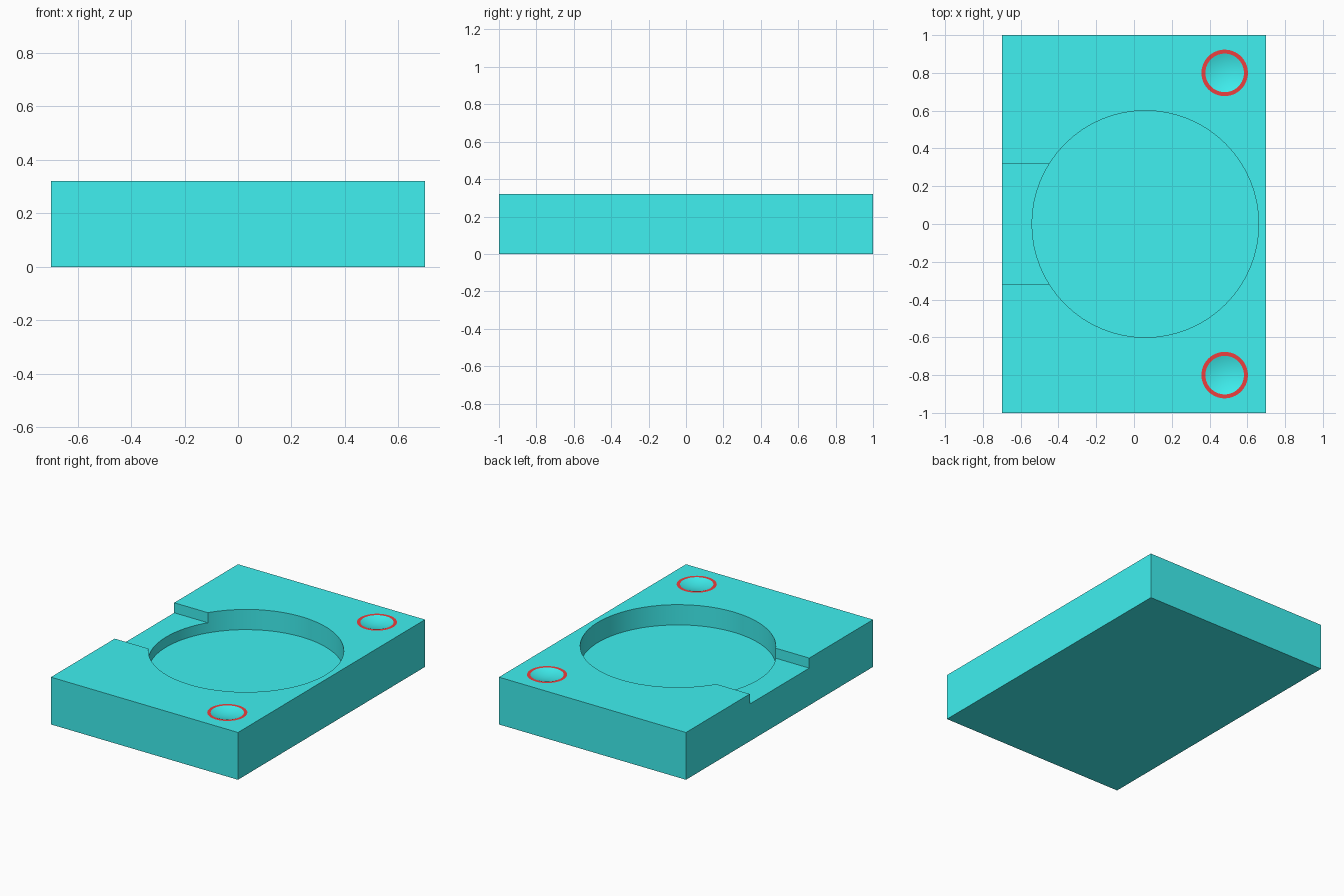
import bpy, bmesh, math
from mathutils import Matrix, Vector

if "Cube" in bpy.data.objects:
    bpy.data.objects.remove(bpy.data.objects["Cube"])

W, L, H = 1.4, 2.0, 0.32
SEG = 64


def material(name, color):
    m = bpy.data.materials.new(name)
    m.diffuse_color = color
    m.use_nodes = True
    m.node_tree.nodes["Principled BSDF"].inputs["Base Color"].default_value = m.diffuse_color
    return m


CYAN = material("cyan", (0.05, 0.87, 0.87, 1))
RED = material("red", (0.85, 0.05, 0.05, 1))


def make(name, bm, mat=None):
    bmesh.ops.recalc_face_normals(bm, faces=bm.faces)
    me = bpy.data.meshes.new(name)
    bm.to_mesh(me)
    bm.free()
    ob = bpy.data.objects.new(name, me)
    bpy.context.collection.objects.link(ob)
    if mat:
        me.materials.append(mat)
    return ob


def box(name, x0, x1, y0, y1, z0, z1, mat=None):
    bm = bmesh.new()
    center = Vector((x0 + x1, y0 + y1, z0 + z1)) / 2
    size = Matrix.Diagonal((x1 - x0, y1 - y0, z1 - z0, 1))
    bmesh.ops.create_cube(bm, size=1, matrix=Matrix.Translation(center) @ size)
    return make(name, bm, mat)


def cylinder(name, x, y, r, z0, z1):
    bm = bmesh.new()
    bmesh.ops.create_cone(bm, cap_ends=True, segments=SEG, radius1=r, radius2=r,
                          depth=z1 - z0, matrix=Matrix.Translation((x, y, (z0 + z1) / 2)))
    return make(name, bm)


def lathe(name, x, y, profile, mat, closed=False):
    # Spin an (r, z) profile around a vertical axis
    bm = bmesh.new()
    vs = [bm.verts.new((x + r, y, z)) for r, z in profile]
    pairs = list(zip(vs, vs[1:])) + ([(vs[-1], vs[0])] if closed else [])
    edges = [bm.edges.new(p) for p in pairs]
    bmesh.ops.spin(bm, geom=vs + edges, cent=(x, y, 0), axis=(0, 0, 1),
                   angle=math.tau, steps=SEG, use_duplicate=False)
    bmesh.ops.remove_doubles(bm, verts=bm.verts, dist=1e-5)
    return make(name, bm, mat)


def smooth(ob):
    bpy.ops.object.select_all(action='DESELECT')
    ob.select_set(True)
    bpy.context.view_layer.objects.active = ob
    bpy.ops.object.shade_smooth_by_angle(angle=math.radians(30))


# Base block with round pocket, side slot and two shallow ring seats
base = box("base_block", -W / 2, W / 2, -L / 2, L / 2, 0, H, CYAN)
cutters = [cylinder("pocket_cutter", 0.06, 0, 0.6, 0.183, H + 0.1),
           box("slot_cutter", -W / 2 - 0.1, 0, -0.318, 0.318, 0.252, H + 0.1)]
cutters += [cylinder("ring_seat_cutter", 0.48, s * 0.8, 0.123, H - 0.03, H + 0.1)
            for s in (-1, 1)]
bpy.context.view_layer.objects.active = base
for c in cutters:
    mod = base.modifiers.new(c.name, 'BOOLEAN')
    mod.operation, mod.solver, mod.object = 'DIFFERENCE', 'EXACT', c
    bpy.ops.object.modifier_apply(modifier=mod.name)
    bpy.data.objects.remove(c)
smooth(base)

# Red rings flush with the top, each around a shallow concave dish
R_IN, R_OUT, DEPTH = 0.102, 0.123, 0.018
dish = [(R_IN * i / 8, H - DEPTH * (1 - (i / 8) ** 2)) for i in range(9)]
for side, s in (("front", -1), ("back", 1)):
    smooth(lathe(side + "_ring", 0.48, s * 0.8,
                 [(R_IN, H - 0.03), (R_OUT, H - 0.03), (R_OUT, H), (R_IN, H)], RED, True))
    d = lathe(side + "_dish", 0.48, s * 0.8, dish, CYAN)
    if sum(p.normal.z for p in d.data.polygons) < 0:
        d.data.flip_normals()
    smooth(d)
